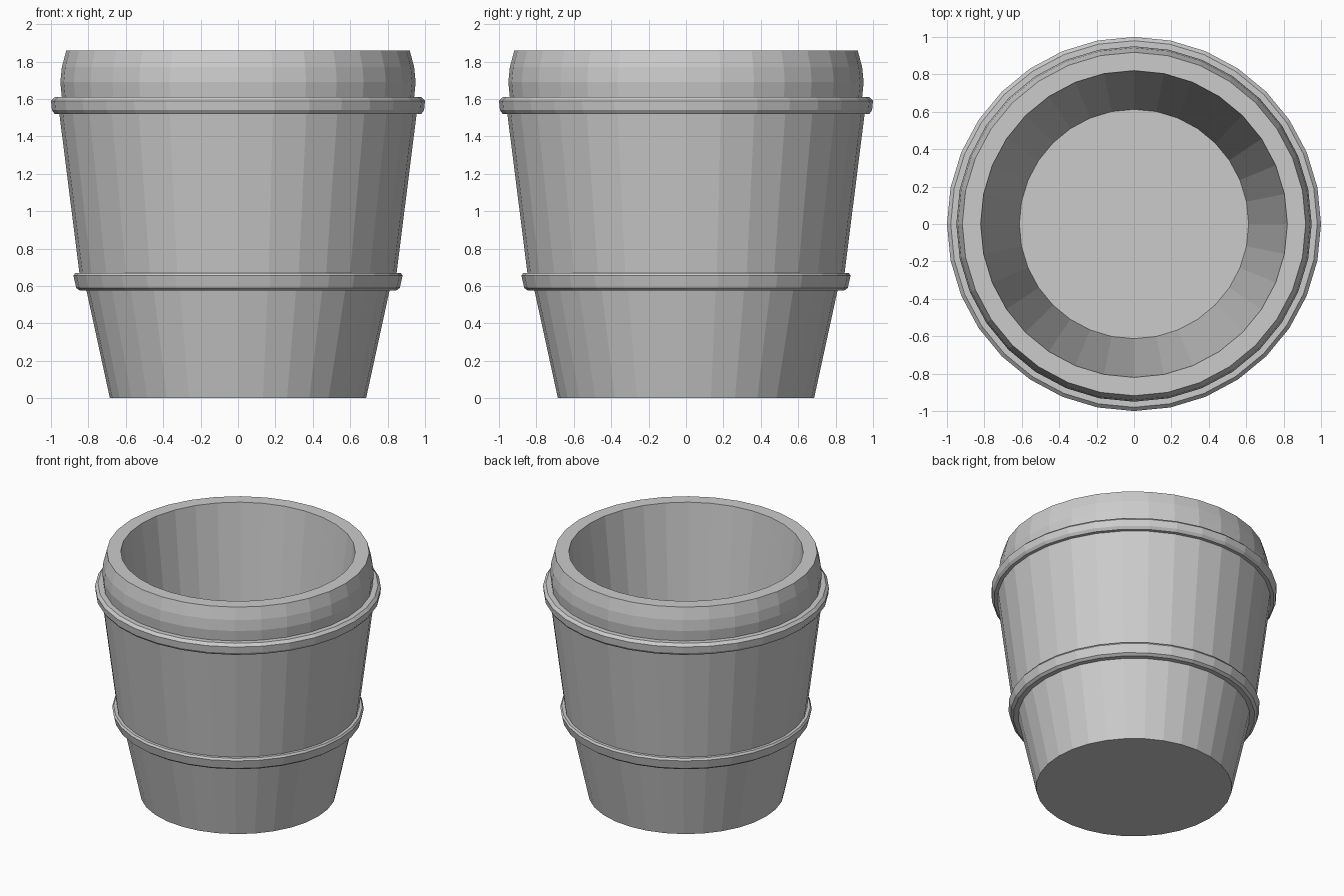
import bpy
import bmesh
from math import cos, sin, tau

SIDES = 32

cube = bpy.data.objects.get("Cube")
if cube:
    bpy.data.objects.remove(cube, do_unlink=True)

clay = bpy.data.materials.new("plain grey clay")
clay.use_nodes = True
grey = (0.6, 0.6, 0.6, 1)
clay.diffuse_color = grey
clay.node_tree.nodes["Principled BSDF"].inputs["Base Color"].default_value = grey


def lathe(name, profile):
    """Turn a (radius, height) profile round z and cap both ends."""
    bm = bmesh.new()
    rings = [[bm.verts.new((r * cos(tau * i / SIDES), r * sin(tau * i / SIDES), z))
              for i in range(SIDES)] for r, z in profile]
    for low, high in zip(rings, rings[1:]):
        for i in range(SIDES):
            j = (i + 1) % SIDES
            bm.faces.new((low[i], low[j], high[j], high[i]))
    bm.faces.new(rings[0][::-1])
    bm.faces.new(rings[-1])
    mesh = bpy.data.meshes.new(name)
    bm.to_mesh(mesh)
    bm.free()
    mesh.materials.append(clay)
    obj = bpy.data.objects.new(name, mesh)
    bpy.context.collection.objects.link(obj)
    return obj


# One continuous pot: foot, lower band, body, upper band, rim, hollow inside
foot = [(0.685, 0), (0.81, 0.575)]
lower_band = [(0.845, 0.575), (0.865, 0.59), (0.88, 0.655), (0.87, 0.67), (0.848, 0.67)]
body = [(0.955, 1.52)]
upper_band = [(0.98, 1.52), (0.995, 1.54), (1.0, 1.59), (0.98, 1.61), (0.942, 1.61)]
rim = [(0.95, 1.69), (0.942, 1.77), (0.918, 1.86)]
hollow = [(0.82, 1.86), (0.613, 0.1)]
lathe("pot", foot + lower_band + body + upper_band + rim + hollow)
